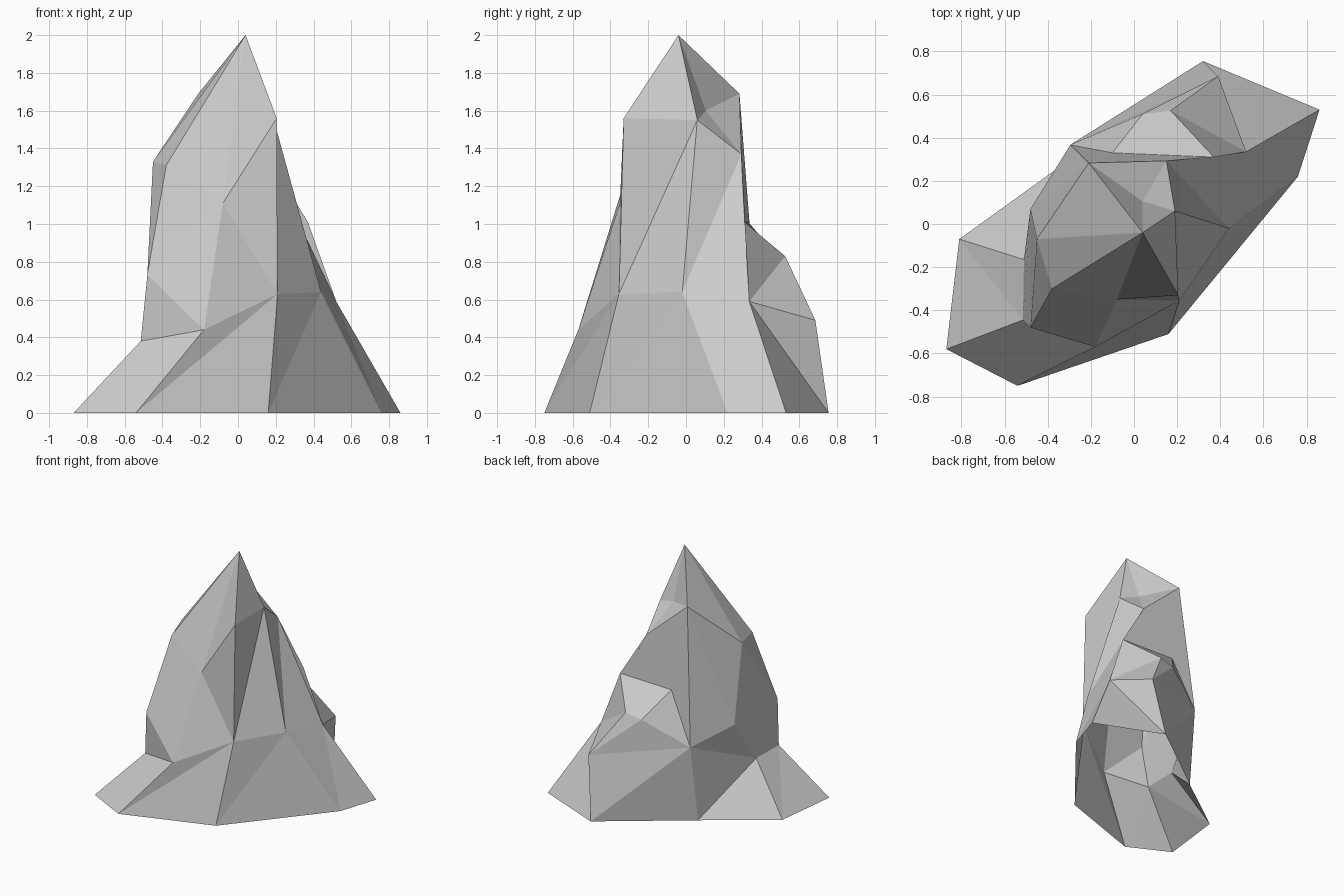
import bpy, bmesh

if "Cube" in bpy.data.objects:
    bpy.data.objects.remove(bpy.data.objects["Cube"])

bm = bmesh.new()


def ring(*points):
    return [bm.verts.new(p) for p in points]


def zipper(lower, upper, steps):
    """Stitch two closed rings: 'l' steps along the lower one, 'u' the upper."""
    i = j = 0
    for step in steps:
        a, b = lower[i % len(lower)], upper[j % len(upper)]
        if step == "l":
            i += 1
            bm.faces.new((a, lower[i % len(lower)], b))
        else:
            j += 1
            bm.faces.new((a, upper[j % len(upper)], b))


# Footprint on the ground (open underneath), counter-clockwise
foot = ring((-.87, -.58, 0), (-.54, -.75, 0), (.16, -.51, 0), (.76, .22, 0),
            (.86, .53, 0), (.32, .755, 0), (-.31, .29, 0), (-.81, -.07, 0))

# Flared skirt above the footprint
skirt = ring((-.515, -.445, .38), (-.18, -.57, .44), (.21, -.355, .63), (.44, -.02, .64),
             (.52, .335, .59), (.39, .685, .49), (-.295, .367, .61), (-.51, -.165, .38))

# Uneven middle of the rock, including the bulge at the back
middle = ring((-.48, -.48, .73), (-.08, -.35, 1.11), (.205, -.33, 1.56), (.19, .06, 1.55),
              (.15, .293, 1.37), (.37, .31, 1.01), (.17, .525, .83), (.04, .51, .80),
              (-.10, .33, 1.01), (-.21, .283, 1.69), (-.48, .07, .73))

zipper(foot, skirt, "luulululluululul")
zipper(skirt, middle, "luluululuululuuullu")

# Crown: shoulder points, a dent on the back and the peak
names = dict(zip("ledvruxtsch", middle))
names.update(zip("abwP", ring((-.45, -.07, 1.33), (-.38, -.30, 1.31),
                              (.04, .105, 1.60), (.04, -.04, 2.0))))
for patch in ("leb lba hla cha uxts rus rsc "
              "beP edP dvP vwP vrw rcw wcP caP abP").split():
    bm.faces.new([names[n] for n in patch])

mesh = bpy.data.meshes.new("rock")
bm.to_mesh(mesh)
bm.free()
bpy.context.collection.objects.link(bpy.data.objects.new("rock", mesh))
